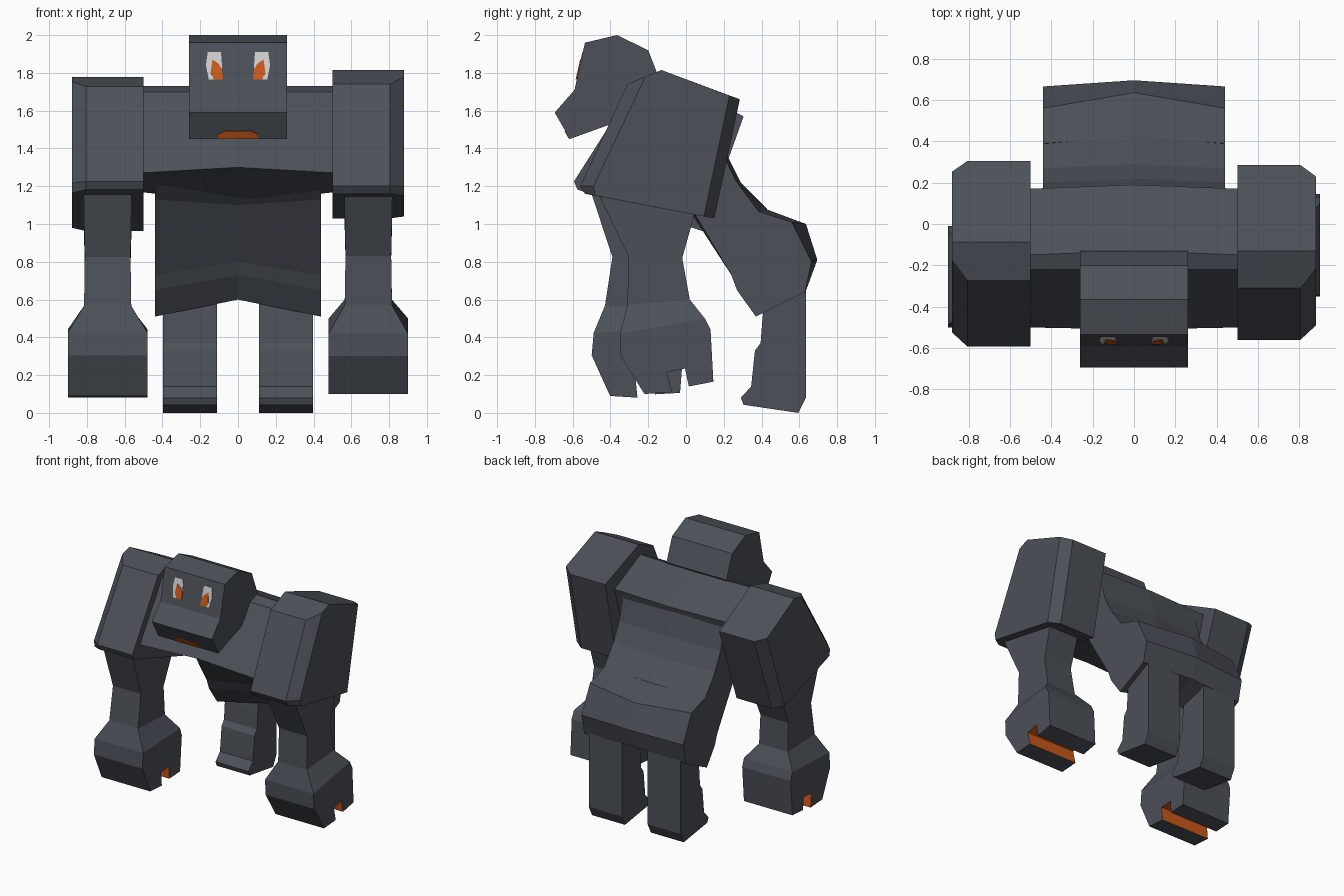
import bpy, bmesh, math
from mathutils import Vector, Matrix

if "Cube" in bpy.data.objects:
    bpy.data.objects.remove(bpy.data.objects["Cube"])


def material(name, rgb):
    m = bpy.data.materials.new(name)
    m.diffuse_color = (*rgb, 1)
    m.use_nodes = True
    m.node_tree.nodes["Principled BSDF"].inputs["Base Color"].default_value = m.diffuse_color
    return m


SLATE = material("slate", (0.072, 0.081, 0.098))
ORANGE = material("glow orange", (0.60, 0.10, 0.01))
WHITE = material("eye white", (0.62, 0.62, 0.64))


def loft(name, sections, mats=(SLATE,), accent=()):
    """Bridge equal-length point loops and cap both ends; accent = edge
    numbers of the loop whose faces take the second material."""
    bm = bmesh.new()
    rings = [[bm.verts.new(p) for p in s] for s in sections]
    n = len(rings[0])
    for a, b in zip(rings, rings[1:]):
        for i in range(n):
            j = (i + 1) % n
            f = bm.faces.new((a[i], a[j], b[j], b[i]))
            f.material_index = 1 if i in accent else 0
    bm.faces.new(rings[0])
    bm.faces.new(rings[-1])
    bmesh.ops.recalc_face_normals(bm, faces=bm.faces)
    me = bpy.data.meshes.new(name)
    bm.to_mesh(me)
    bm.free()
    for m in mats:
        me.materials.append(m)
    ob = bpy.data.objects.new(name, me)
    bpy.context.collection.objects.link(ob)
    return ob


def slab(x, yz):
    """Side profile placed at one x."""
    return [(x, y, z) for y, z in yz]


def ridge(name, w, side, centre):
    """Body block with a different profile on the centre line."""
    return loft(name, [slab(-w, side), slab(0, centre), slab(w, side)])


# Torso
ridge("chest", 0.52,
      [(-0.50, 1.27), (-0.22, 1.70), (-0.15, 1.73), (0.17, 1.58), (0.05, 1.17)],
      [(-0.51, 1.30), (-0.22, 1.70), (-0.13, 1.73), (0.19, 1.58), (0.05, 1.11)])
ridge("belly", 0.44,
      [(-0.2, 1.3), (0.0, 1.13), (0.24, 0.73), (0.39, 1.06), (0.27, 1.22), (0.20, 1.36), (0.14, 1.58)],
      [(-0.2, 1.3), (0.0, 1.10), (0.25, 0.80), (0.43, 1.08), (0.29, 1.22), (0.22, 1.36), (0.17, 1.58)])
ridge("pelvis", 0.44,
      [(0.24, 0.73), (0.27, 0.65), (0.37, 0.51), (0.63, 0.64), (0.665, 0.80), (0.56, 1.01), (0.39, 1.065)],
      [(0.25, 0.80), (0.30, 0.73), (0.40, 0.60), (0.64, 0.66), (0.695, 0.81), (0.635, 1.0), (0.42, 1.08)])

# Head
HEAD = [(-0.695, 1.59), (-0.59, 1.71), (-0.535, 1.96), (-0.365, 2.0), (-0.20, 1.92),
        (-0.13, 1.74), (-0.20, 1.60), (-0.615, 1.45)]
loft("head", [slab(-0.26, HEAD), slab(0.26, HEAD)])


def plate(name, pts, a, b, mat, lift):
    """Thin plate of (x, z) points on the sloped head face from a to b."""
    out = Vector((0, -(b[1] - a[1]), b[0] - a[0])).normalized() * lift

    def at(p):
        return Vector((p[0], a[0] + (b[0] - a[0]) * (p[1] - a[1]) / (b[1] - a[1]), p[1]))
    loft(name, [[at(p) - out * 0.2 for p in pts], [at(p) + out for p in pts]], (mat,))


# Eyes and mouth
EYE = [(0.09, 1.91), (0.16, 1.91), (0.17, 1.84), (0.155, 1.765), (0.09, 1.765), (0.085, 1.84)]
PUPIL = [(0.135, 1.87), (0.145, 1.80), (0.125, 1.765), (0.08, 1.765), (0.085, 1.815), (0.10, 1.845)]
for s, side in ((-1, "left"), (1, "right")):
    plate(side + "_eye", [(s * x, z) for x, z in EYE], HEAD[1], HEAD[2], WHITE, 0.003)
    x_in = [(s * x, z) for x, z in PUPIL]
    plate(side + "_pupil", x_in, HEAD[1], HEAD[2], ORANGE, 0.006)
plate("mouth", [(-0.11, 1.453), (0.11, 1.453), (0.105, 1.475), (0.07, 1.493), (-0.07, 1.493), (-0.105, 1.475)],
      HEAD[7], HEAD[0], ORANGE, 0.004)

# Arms: modelled on the right, swung forward for the left
PAD = [(-0.56, 1.20), (-0.535, 1.16), (0.15, 1.03), (0.285, 1.66), (-0.13, 1.815), (-0.31, 1.74)]
PAD_OUT = [(-0.49, 1.20), (-0.48, 1.15), (0.095, 1.04), (0.23, 1.68), (-0.13, 1.815), (-0.215, 1.78)]
HAND = [(-0.35, 0.42), (-0.345, 0.30), (-0.22, 0.10), (-0.075, 0.11), (-0.10, 0.215),
        (-0.005, 0.235), (0.015, 0.14), (0.145, 0.165), (0.13, 0.44), (0.10, 0.50)]
# front point, back point, half width
ARM = [((-0.50, 1.25), (0.09, 1.15), 0.127), ((-0.459, 1.148), (0.045, 1.05), 0.127),
       ((-0.305, 0.83), (-0.02, 0.82), 0.121), ((-0.31, 0.57), (0.02, 0.60), 0.125),
       (HAND[0], HAND[9], 0.21)]
SWING = (Matrix.Translation((0, 0.30, 1.57)) @ Matrix.Rotation(math.radians(-7.6), 4, 'X')
         @ Matrix.Translation((0, -0.28, -1.66)))
for s, side in ((1, "right"), (-1, "left")):
    def pose(pts):
        m = SWING if s < 0 else Matrix()
        return [m @ Vector((s * x, y, z)) for x, y, z in pts]
    loft(side + "_shoulder", [pose(slab(0.5, PAD)), pose(slab(0.805, PAD)), pose(slab(0.88, PAD_OUT))])
    loft(side + "_arm", [pose([(0.69 - w, *f), (0.69 + w, *f), (0.69 + w, *b), (0.69 - w, *b)])
                         for f, b, w in ARM])
    loft(side + "_hand", [pose(slab(0.48, HAND)), pose(slab(0.90, HAND))], (SLATE, ORANGE), (3, 4, 5))

    # Legs
    leg = [(0.42, 0.62), (0.405, 0.50), (0.395, 0.37), (0.365, 0.33), (0.345, 0.14), (0.29, 0.08),
           (0.305, 0.043), (0.595, 0.0), (0.635, 0.08), (0.635, 0.66), (0.55, 0.75)]
    loft(side + "_leg", [slab(s * 0.112, leg), slab(s * 0.398, leg)])
